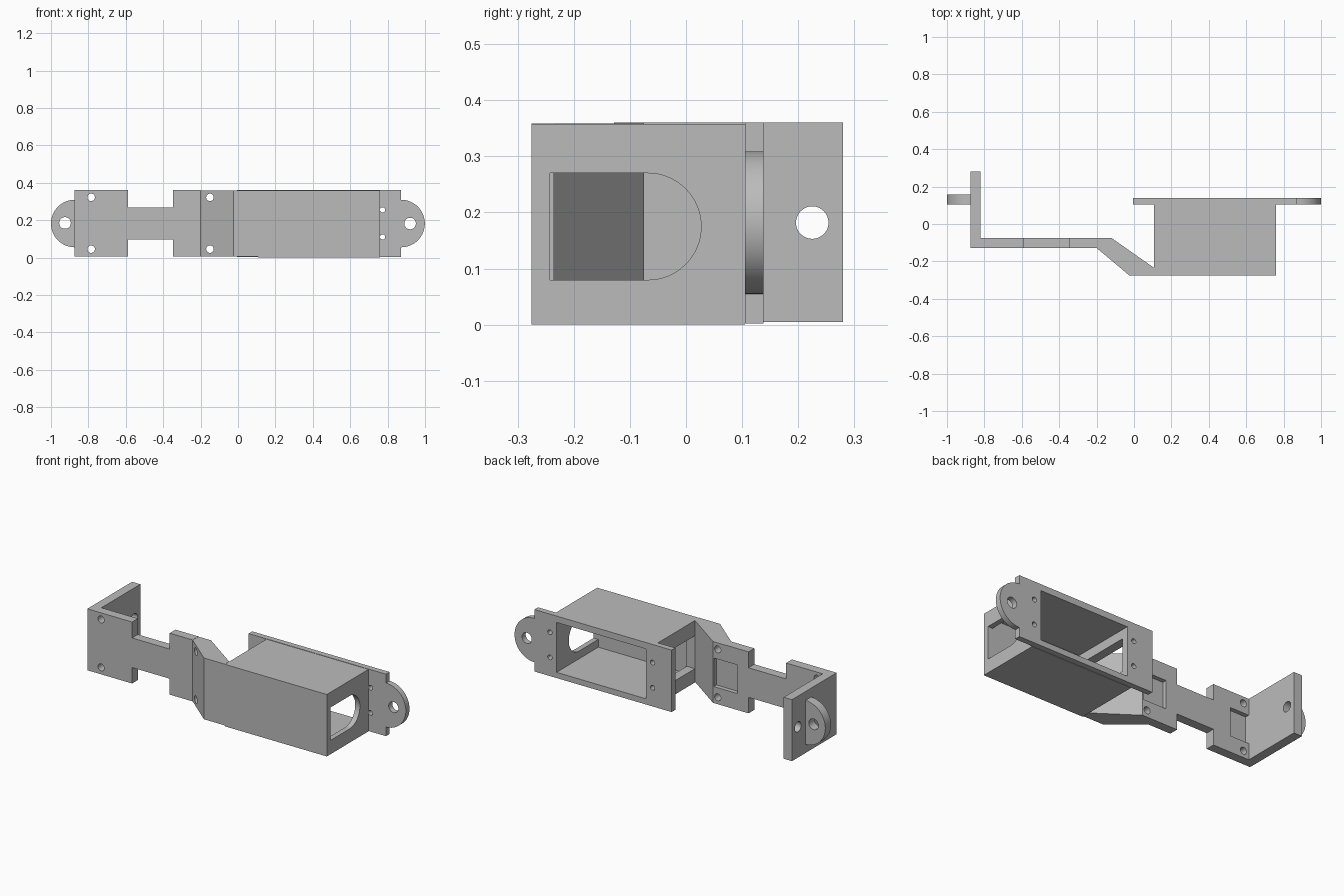
import bpy
import bmesh
from math import cos, sin, pi, radians
from mathutils import Vector

if "Cube" in bpy.data.objects:
    bpy.data.objects.remove(bpy.data.objects["Cube"])

grey = bpy.data.materials.new("plain grey")
grey.use_nodes = True
grey.diffuse_color = (0.5, 0.5, 0.5, 1)
grey.node_tree.nodes["Principled BSDF"].inputs["Base Color"].default_value = (0.5, 0.5, 0.5, 1)

MID = 0.182    # height of the centre line
TOP = 0.36


def prism(name, outline, axis, lo, hi):
    """Extrude a 2D outline along an axis; outline uses the other two axes in order."""
    def place(p, d):
        return {"x": (d, p[0], p[1]), "y": (p[0], d, p[1]), "z": (p[0], p[1], d)}[axis]
    bm = bmesh.new()
    face = bm.faces.new([bm.verts.new(place(p, lo)) for p in outline])
    ext = bmesh.ops.extrude_face_region(bm, geom=[face])
    shift = Vector(place((0, 0), hi - lo))
    bmesh.ops.translate(bm, vec=shift, verts=[v for v in ext["geom"] if isinstance(v, bmesh.types.BMVert)])
    bmesh.ops.recalc_face_normals(bm, faces=bm.faces)
    mesh = bpy.data.meshes.new(name)
    bm.to_mesh(mesh)
    bm.free()
    mesh.materials.append(grey)
    obj = bpy.data.objects.new(name, mesh)
    bpy.context.collection.objects.link(obj)
    return obj


def rect(a0, a1, b0, b1):
    return [(a0, b0), (a1, b0), (a1, b1), (a0, b1)]


def arc(ca, cb, r, start, end, n=32):
    return [(ca + r * cos(start + (end - start) * i / n),
             cb + r * sin(start + (end - start) * i / n)) for i in range(n + 1)]


def disc(ca, cb, r):
    return arc(ca, cb, r, 0, 2 * pi, 32)[:-1]


def cut(obj, outline, axis, lo, hi):
    cutter = prism("cutter", outline, axis, lo, hi)
    cutter.hide_render = True
    mod = obj.modifiers.new("cut", "BOOLEAN")
    mod.operation, mod.solver, mod.object = "DIFFERENCE", "EXACT", cutter
    bpy.context.view_layer.objects.active = obj
    bpy.ops.object.modifier_apply(modifier=mod.name)
    bpy.data.objects.remove(cutter)


# Open-backed motor housing
housing = prism("motor_housing", rect(0.108, 0.76, 0, 0.358), "z", 0, 1)
bpy.data.objects.remove(housing)
housing = prism("motor_housing", rect(0.108, 0.76, -0.275, 0.105), "z", 0, 0.358)
cut(housing, rect(0.16, 0.73, -0.242, 0.3), "z", 0.035, 0.323)
# rounded cable window at one end, square window at the other
window = [(-0.242, 0.08)] + arc(-0.068, 0.175, 0.095, -pi / 2, pi / 2) + [(-0.242, 0.27)]
cut(housing, window, "x", 0.7, 0.8)
cut(housing, rect(-0.235, 0.101, 0.08, 0.27), "x", 0.05, 0.2)

# Mounting flange with its screw holes
flange = prism("mounting_flange", rect(-0.005, 0.872, 0.002, TOP), "y", 0.105, 0.138)
cut(flange, rect(0.16, 0.73, 0.035, 0.323), "y", 0, 0.3)
for x in (0.117, 0.773):
    for z in (0.11, 0.255):
        cut(flange, disc(x, z, 0.014), "y", 0, 0.3)

# Round hinge tabs at both ends
right_tab = prism("hinge_tab_flange", arc(0.872, MID, 0.127, -pi / 2, pi / 2), "y", 0.105, 0.138)
cut(right_tab, disc(0.92, MID, 0.031), "y", 0, 0.3)
left_tab = prism("hinge_tab_end", arc(-0.873, MID, 0.127, pi / 2, 3 * pi / 2), "y", 0.105, 0.157)
cut(left_tab, disc(-0.925, MID + 0.003, 0.031), "y", 0, 0.3)

# Upright end plate
end_plate = prism("end_plate", rect(-0.873, -0.82, -0.075, 0.28), "z", 0.005, TOP)
cut(end_plate, disc(0.225, MID, 0.029), "x", -1, -0.7)

# Flat arm with a narrow neck
half = [(-0.873, TOP), (-0.587, TOP), (-0.587, 0.268), (-0.347, 0.268), (-0.347, TOP), (-0.2, TOP)]
lower = [(x, 0.365 - z) for x, z in reversed(half)]
arm = prism("arm", half + lower, "y", -0.128, -0.075)

# Slanted link from the arm to the housing, with its front skirt
link = prism("slanted_link", [(-0.2, -0.128), (-0.025, -0.275), (0.108, -0.275), (0.108, -0.235),
                              (-0.12, -0.075), (-0.2, -0.075)], "z", 0.005, 0.359)

# Screw holes and shallow pockets on the back of the arm
for z in (0.045, 0.322):
    cut(arm, disc(-0.785, z, 0.02), "y", -0.4, 0)
    cut(link, disc(-0.15, z, 0.02), "y", -0.4, 0)
cut(arm, rect(-0.82, -0.7, 0.1, 0.265), "y", -0.1, 0)
cut(arm, rect(-0.275, -0.15, 0.1, 0.265), "y", -0.1, 0)
cut(link, rect(-0.25, -0.125, 0.1, 0.265), "y", -0.1, 0)

# Smooth the round edges, keep the corners crisp
bpy.ops.object.select_all(action="DESELECT")
for obj in (housing, flange, right_tab, left_tab, end_plate, arm, link):
    obj.select_set(True)
    bpy.context.view_layer.objects.active = obj
bpy.ops.object.shade_smooth_by_angle(angle=radians(30))
